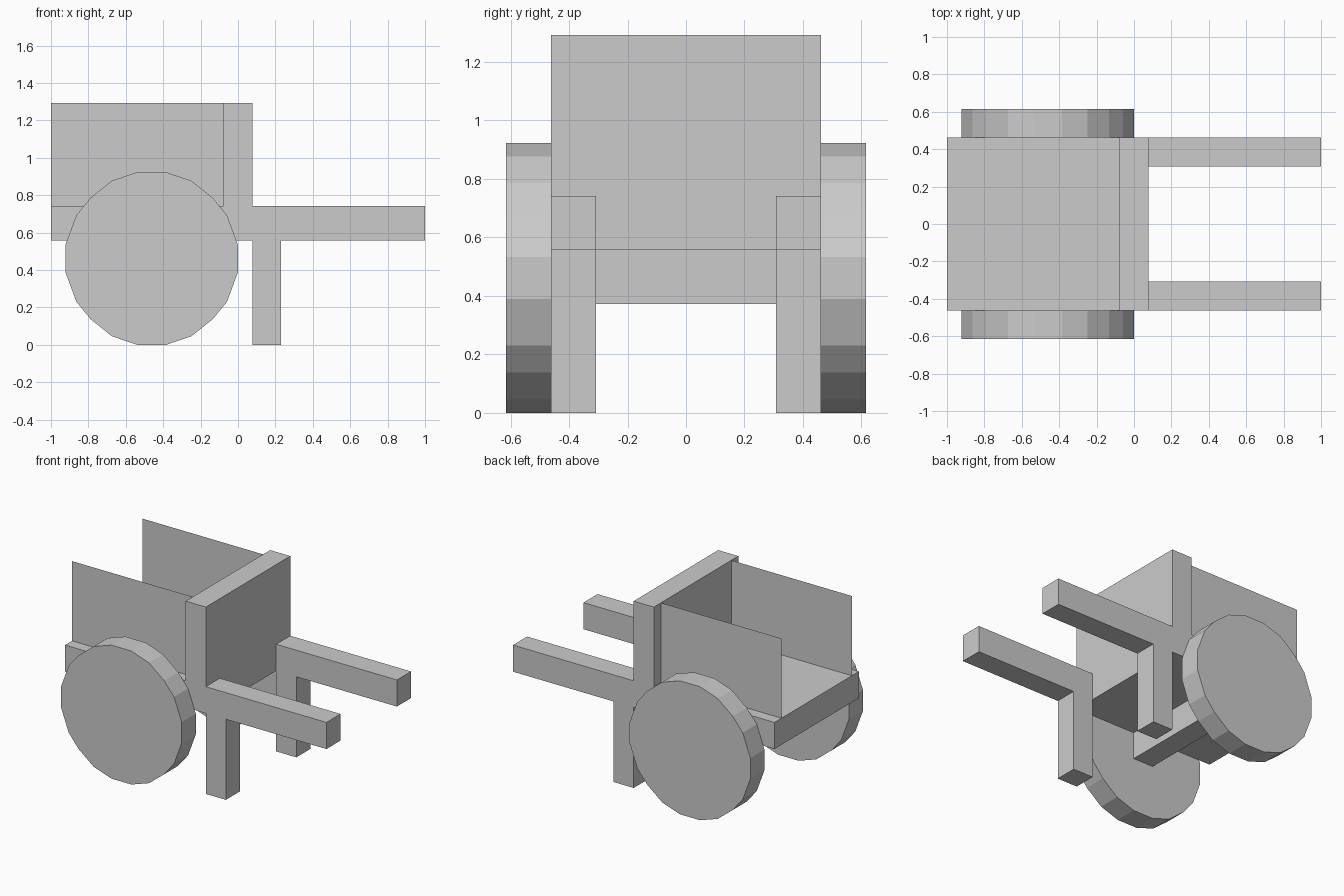
import bpy
import bmesh

if "Cube" in bpy.data.objects:
    bpy.data.objects.remove(bpy.data.objects["Cube"])

U = 2 / 13                      # basic module of the cart (beam width)
BED_LOW, BED_TOP, TOP = 0.557, 0.741, 1.292
W = 3 * U                       # half width of the bed, also wheel radius


def make_object(name, bm):
    bmesh.ops.recalc_face_normals(bm, faces=bm.faces)
    mesh = bpy.data.meshes.new(name)
    bm.to_mesh(mesh)
    bm.free()
    obj = bpy.data.objects.new(name, mesh)
    bpy.context.collection.objects.link(obj)
    return obj


def box(name, x, y, z):
    """Box given by (min, max) ranges on each axis."""
    bm = bmesh.new()
    bmesh.ops.create_cube(bm, size=1)
    for v in bm.verts:
        v.co = [r[0] if c < 0 else r[1] for c, r in zip(v.co, (x, y, z))]
    return make_object(name, bm)


def wheel(name, x, z, y0, y1):
    """Twenty-sided disc: one quarter profile mirrored round the hub."""
    q = [(W, 0.072), (0.403, 0.231), (0.327, 0.324), (0.212, 0.416), (0.077, W)]
    half = q + [(-a, b) for a, b in reversed(q)]
    rim = half + [(-a, -b) for a, b in half]
    bm = bmesh.new()
    face = bm.faces.new([bm.verts.new((x + a, y0, z + b)) for a, b in rim])
    ext = bmesh.ops.extrude_face_region(bm, geom=[face], use_keep_orig=True)
    moved = [g for g in ext["geom"] if isinstance(g, bmesh.types.BMVert)]
    bmesh.ops.translate(bm, verts=moved, vec=(0, y1 - y0, 0))
    return make_object(name, bm)


def sheet(name, x, y, z):
    """Single upright panel without thickness."""
    bm = bmesh.new()
    corners = [(x[0], y, z[0]), (x[1], y, z[0]), (x[1], y, z[1]), (x[0], y, z[1])]
    bm.faces.new([bm.verts.new(c) for c in corners])
    return make_object(name, bm)


# Bed, end board and axle
box("bed_floor", (-1, -U / 2), (-W, W), (BED_LOW, BED_TOP))
box("end_board", (-U / 2, U / 2), (-W, W), (BED_LOW, TOP))
box("axle", (-W - U / 2, -W + U / 2), (-W, W), (0.372, BED_LOW))

# Paired parts on both sides
for side, s in (("near", -1), ("far", 1)):
    beam_y = sorted((s * 2 * U, s * W))
    box(f"{side}_handle", (U / 2, 1), beam_y, (BED_LOW, BED_TOP))
    box(f"{side}_leg", (U / 2, 1.5 * U), beam_y, (0, BED_LOW))
    sheet(f"{side}_side_panel", (-1, -U / 2), s * 2.5 * U, (BED_TOP, TOP))
    wheel(f"{side}_wheel", -W, W, s * W, s * 4 * U)
